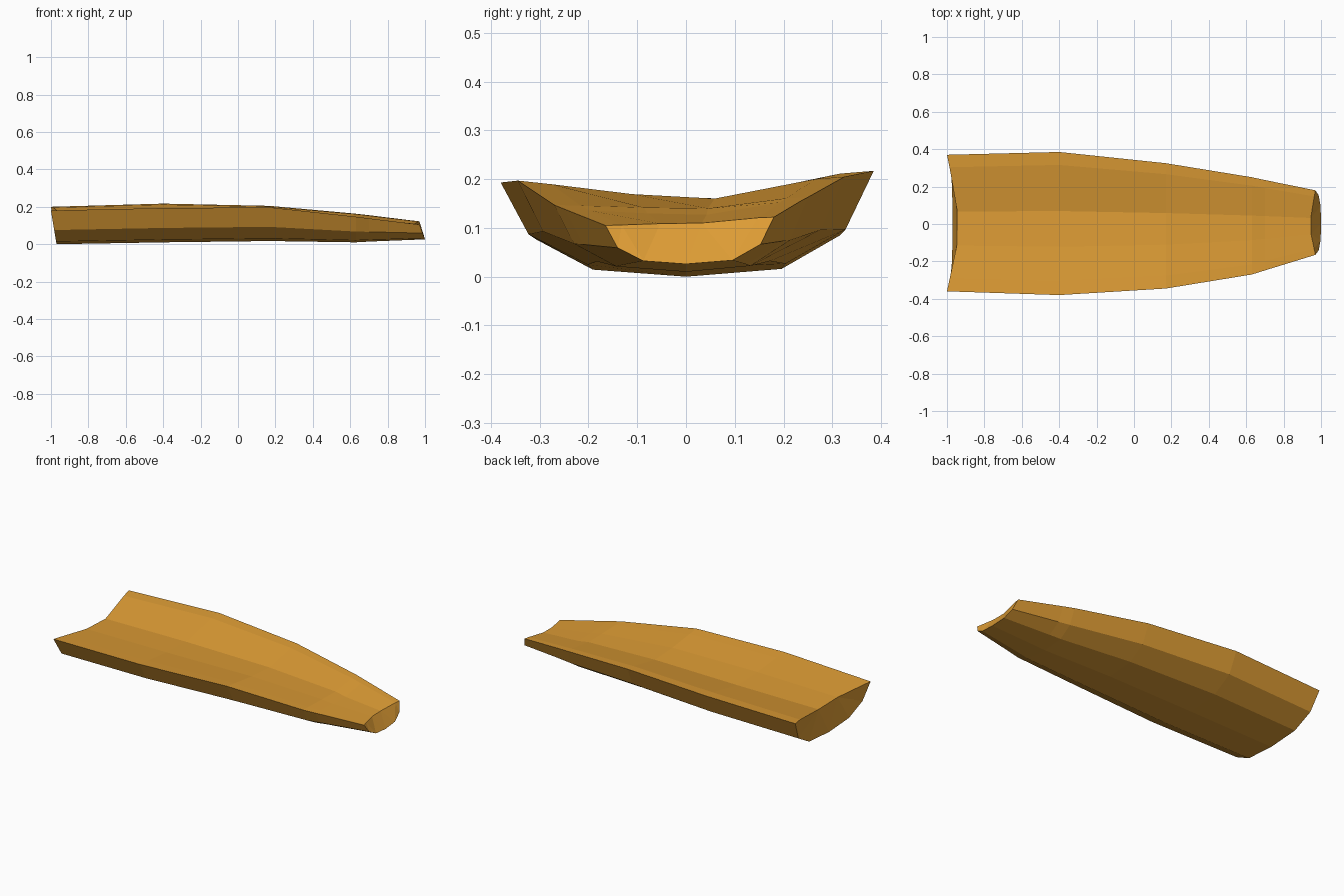
import bpy
import bmesh

cube = bpy.data.objects.get("Cube")
if cube:
    bpy.data.objects.remove(cube, do_unlink=True)

# Single amber colour
amber = bpy.data.materials.new("amber")
amber.use_nodes = True
colour = (0.72, 0.33, 0.035, 1)
amber.diffuse_color = colour
amber.node_tree.nodes["Principled BSDF"].inputs["Base Color"].default_value = colour

# Deck profile: fraction of half width, fraction of rise from valley to rim
DECK = [(-1, 1), (-0.8, 0.8), (-0.32, 0.25), (0.18, 0), (0.82, 0.9), (1, 1)]
# Hull profile, from left chine to right chine: width fraction, height fraction
HULL = [(0.85, 0.42), (0.53, 0.08), (0, 0), (-0.53, 0.08), (-0.85, 0.42)]


def section(bm, x, right, left, right_z, left_z, valley, keel, deck_dx=0, keel_dx=0):
    """Closed ring of vertices: deck from right to left, then around the hull."""
    ring = []
    for f, rise in DECK:
        width, rim = (left, left_z) if f > 0 else (right, right_z)
        shift = 0 if abs(f) == 1 else deck_dx * min(1, 1.4 * (1 - abs(f)))
        ring.append(bm.verts.new((x + shift, f * width, valley + rise * (rim - valley))))
    for f, h in HULL:
        width, rim = (left, left_z) if f > 0 else (right, right_z)
        ring.append(bm.verts.new((x + keel_dx * (1 - h), f * width, keel + h * (rim - keel))))
    return ring


# Stations along the length, closed by a leaning face at each end
bm = bmesh.new()
rings = [
    section(bm, -1, 0.36, 0.37, 0.18, 0.2, 0.157, 0, 0.055, 0.03),
    section(bm, -0.4, 0.38, 0.385, 0.193, 0.217, 0.16, 0.01),
    section(bm, 0.17, 0.345, 0.325, 0.197, 0.205, 0.16, 0.017),
    section(bm, 0.63, 0.27, 0.25, 0.147, 0.163, 0.14, 0.01),
    section(bm, 0.7, 0.248, 0.235, 0.138, 0.155, 0.127, 0.014),
    section(bm, 0.97, 0.165, 0.18, 0.105, 0.122, 0.11, 0.026, -0.025, 0.03),
]
for a, b in zip(rings, rings[1:]):
    for i in range(len(a)):
        j = (i + 1) % len(a)
        bm.faces.new((a[i], a[j], b[j], b[i]))
ends = [bm.faces.new(rings[0]), bm.faces.new(rings[-1])]
bmesh.ops.triangulate(bm, faces=ends)
bmesh.ops.recalc_face_normals(bm, faces=bm.faces)

mesh = bpy.data.meshes.new("tapered_trough")
bm.to_mesh(mesh)
bm.free()
mesh.materials.append(amber)
bpy.context.collection.objects.link(bpy.data.objects.new("tapered_trough", mesh))
